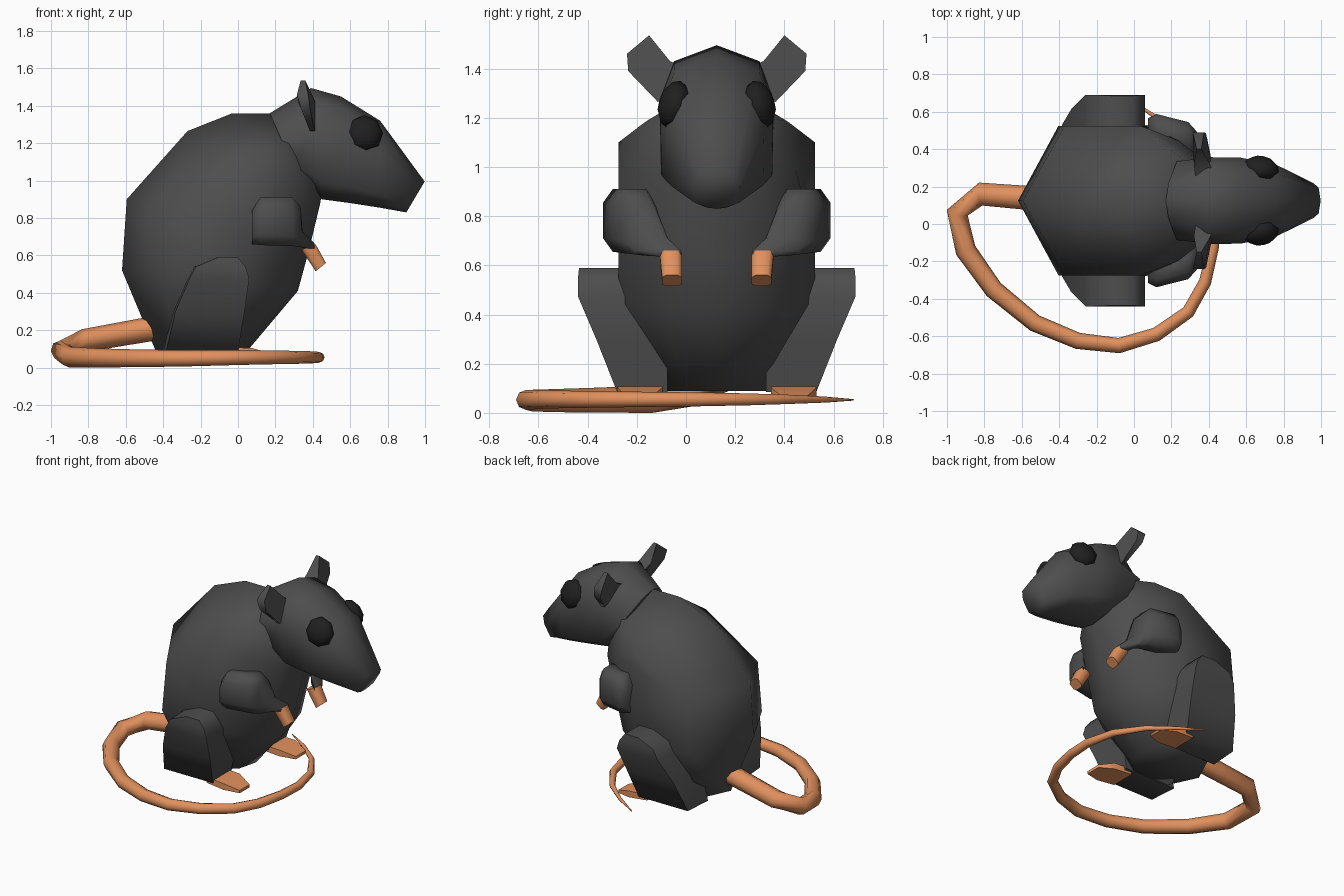
import bpy, bmesh, math
from mathutils import Vector, Matrix

if "Cube" in bpy.data.objects:
    bpy.data.objects.remove(bpy.data.objects["Cube"])

CY = 0.125  # symmetry plane of the animal (the tail swings off-centre)


def material(name, rgb):
    m = bpy.data.materials.new(name)
    m.diffuse_color = (*rgb, 1)
    m.use_nodes = True
    m.node_tree.nodes["Principled BSDF"].inputs["Base Color"].default_value = m.diffuse_color
    return m


FUR = material("dark_grey_fur", (0.075, 0.075, 0.075))
SKIN = material("orange_skin", (0.75, 0.28, 0.11))
EYE = material("black_eye", (0.014, 0.014, 0.014))


def finish(name, bm, mat, angle=70):
    bmesh.ops.remove_doubles(bm, verts=bm.verts, dist=0.0005)
    bmesh.ops.recalc_face_normals(bm, faces=bm.faces)
    me = bpy.data.meshes.new(name)
    bm.to_mesh(me)
    bm.free()
    me.materials.append(mat)
    for p in me.polygons:
        p.use_smooth = True
    me.set_sharp_from_angle(angle=math.radians(angle))
    ob = bpy.data.objects.new(name, me)
    bpy.context.collection.objects.link(ob)
    return ob


def loft(name, rings, mat):
    """Skin a list of equal-length rings and cap both ends."""
    bm = bmesh.new()
    vs = [[bm.verts.new(p) for p in r] for r in rings]
    n = len(rings[0])
    for a, b in zip(vs, vs[1:]):
        for i in range(n):
            j = (i + 1) % n
            bm.faces.new((a[i], a[j], b[j], b[i]))
    bm.faces.new(vs[0])
    bm.faces.new(vs[-1])
    return finish(name, bm, mat)


def spine_ring(a, b, hw, profile):
    """Symmetric ring between side-view points a and b; profile = (fraction, width)."""
    full = profile + [(t, -w) for t, w in profile[-2:0:-1]]
    return [(a[0] + (b[0] - a[0]) * t, CY + w * hw, a[1] + (b[1] - a[1]) * t)
            for t, w in full]


def chamfer(u0, u1, v0, v1, c=0.22):
    """Eight-sided chamfered rectangle."""
    du, dv = (u1 - u0) * c, (v1 - v0) * c
    return [(u0 + du, v0), (u1 - du, v0), (u1, v0 + dv), (u1, v1 - dv),
            (u1 - du, v1), (u0 + du, v1), (u0, v1 - dv), (u0, v0 + dv)]


# Body: rings from rump to neck (back point, belly point, half width, profile)
low = [(0, 0), (0.23, 1), (0.68, 1), (0.93, 0.55), (1, 0)]
high = [(0, 0), (0.43, 1), (0.72, 0.8), (0.93, 0.5), (1, 0)]
body = [((-0.44, 0.09), (0.05, 0.09), 0.24, low),
        ((-0.62, 0.52), (0.32, 0.41), 0.40, low),
        ((-0.595, 0.90), (0.38, 0.63), 0.40, low),
        ((-0.27, 1.265), (0.44, 0.88), 0.40, high),
        ((-0.03, 1.36), (0.45, 0.95), 0.29, high),
        ((0.20, 1.36), (0.46, 1.00), 0.18, high)]
loft("body", [spine_ring(*r) for r in body], FUR)

# Head: rings from nape to nose
nape = [(0, 0), (0.1, 0.45), (0.42, 1), (0.85, 0.98), (0.97, 0.45), (1, 0)]
face = [(0, 0), (0.11, 0.75), (0.38, 1), (0.85, 0.98), (0.97, 0.45), (1, 0)]
head = [((0.17, 1.36), (0.31, 1.04), 0.21, nape),
        ((0.39, 1.495), (0.45, 0.90), 0.232, face),
        ((0.55, 1.45), (0.60, 0.88), 0.23, face),
        ((0.76, 1.32), (0.76, 0.855), 0.192, face),
        ((0.998, 0.995), (0.90, 0.83), 0.092, face)]
loft("head", [spine_ring(*r) for r in head], FUR)

for side, s in (("right", -1), ("left", 1)):
    def P(x, off, z):
        return (x, CY + s * off, z)

    # Ear: thin wedge leaning back (offset, z, back x, front x)
    ear = [(0.12, 1.40, 0.33, 0.42), (0.19, 1.43, 0.32, 0.41),
           (0.275, 1.535, 0.335, 0.36), (0.365, 1.46, 0.315, 0.375),
           (0.36, 1.39, 0.335, 0.385), (0.24, 1.265, 0.385, 0.41),
           (0.14, 1.30, 0.37, 0.42)]
    loft(side + "_ear", [[P(e[k], e[0], e[1]) for e in ear] for k in (2, 3)], FUR)

    # Eye: flattened faceted ball turned slightly forward
    bm = bmesh.new()
    bmesh.ops.create_uvsphere(bm, u_segments=8, v_segments=6, radius=0.1)
    bm.transform(Matrix.Translation(P(0.68, 0.175, 1.254))
                 @ Matrix.Rotation(math.radians(-12 * s), 4, 'Z')
                 @ Matrix.Rotation(math.radians(16 * s), 4, 'X')
                 @ Matrix.Diagonal((0.97, 0.6, 1, 1))
                 @ Matrix.Rotation(math.pi / 2, 4, 'X'))
    finish(side + "_eye", bm, EYE, 50)

    # Arm: sections along x (x, inner, outer, bottom, top)
    arm = [(0.075, 0.30, 0.44, 0.66, 0.84), (0.12, 0.28, 0.463, 0.655, 0.91),
           (0.29, 0.25, 0.42, 0.65, 0.91), (0.335, 0.24, 0.37, 0.645, 0.86),
           (0.345, 0.20, 0.33, 0.64, 0.73), (0.41, 0.145, 0.24, 0.635, 0.665)]
    loft(side + "_arm", [[P(x, o, z) for o, z in chamfer(*r)] for x, *r in arm], FUR)

    # Hand: small paw hanging down and forward
    hand = [((0.34, 0.63), (0.415, 0.66), 0.142, 0.232),
            ((0.415, 0.515), (0.47, 0.56), 0.142, 0.222)]
    loft(side + "_hand", [[P(a[0] + (b[0] - a[0]) * t, o, a[1] + (b[1] - a[1]) * t)
                           for t, o in chamfer(0, 1, i, j, 0.2)]
                          for a, b, i, j in hand], SKIN)

    # Thigh: sections up z (z, back, front, inner, outer)
    thigh = [(0.085, -0.40, 0.00, 0.20, 0.405), (0.30, -0.35, 0.035, 0.20, 0.49),
             (0.475, -0.275, 0.06, 0.18, 0.565), (0.54, -0.24, 0.04, 0.18, 0.565),
             (0.59, -0.12, 0.00, 0.18, 0.56)]
    loft(side + "_thigh", [[P(b, i, z), P(f, i, z), P(f, o, z), P(b + 0.015, o, z)]
                           for z, b, f, i, o in thigh], FUR)

    # Foot: flat pad sloping down to the toes
    foot = [(-0.06, 0.22, 0.395, 0.07, 0.11), (0.08, 0.22, 0.405, 0.06, 0.104),
            (0.185, 0.26, 0.37, 0.05, 0.07)]
    loft(side + "_foot", [[P(x, i, b), P(x, o, b), P(x, o, t), P(x, i, t)]
                          for x, i, o, b, t in foot], SKIN)

# Tail: tapered tube curling around the feet (x, y, z, radius)
tail = [(-0.45, 0.13, 0.21, 0.066), (-0.82, 0.16, 0.145, 0.062),
        (-0.945, 0.06, 0.09, 0.058), (-0.90, -0.14, 0.056, 0.056),
        (-0.75, -0.35, 0.052, 0.051), (-0.53, -0.53, 0.05, 0.047),
        (-0.30, -0.625, 0.05, 0.044), (-0.08, -0.65, 0.053, 0.041),
        (0.12, -0.59, 0.055, 0.038), (0.29, -0.47, 0.055, 0.035),
        (0.38, -0.31, 0.055, 0.033), (0.425, -0.12, 0.055, 0.03),
        (0.435, 0.06, 0.055, 0.028), (0.39, 0.26, 0.055, 0.024),
        (0.27, 0.44, 0.055, 0.018), (0.12, 0.57, 0.054, 0.012),
        (-0.05, 0.68, 0.053, 0.003)]
pts = [Vector(t[:3]) for t in tail]
rings = []
for i, p in enumerate(pts):
    d = (pts[min(i + 1, len(pts) - 1)] - pts[max(i - 1, 0)]).normalized()
    u = d.cross(Vector((0, 0, 1))).normalized()
    v = u.cross(d)
    rings.append([p + (u * math.cos(a) + v * math.sin(a)) * tail[i][3]
                  for a in (k * math.pi / 4 for k in range(8))])
loft("tail", rings, SKIN)
